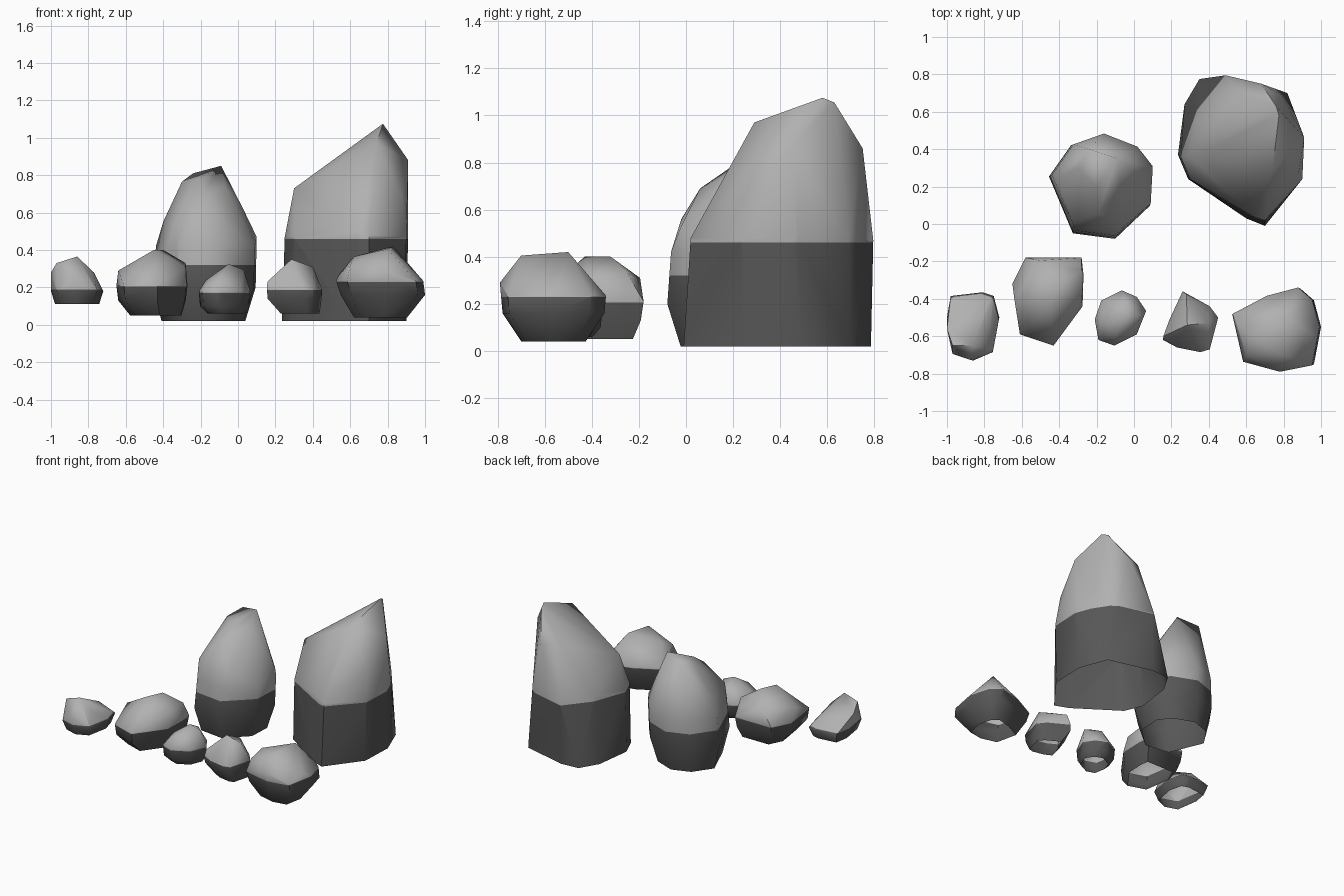
import bpy, bmesh, math


def material(name, v):
    m = bpy.data.materials.new(name)
    m.diffuse_color = (v, v, v, 1)
    return m


LIGHT = material("light grey stone", 0.44)
DARK = material("dark grey stone", 0.095)


def rock(name, outline, rings, crown, paint_z):
    """Hull a plan outline repeated as rings (z, scale, dx, dy) plus crown points;
    open the underside and paint the part below paint_z dark."""
    cx = (min(p[0] for p in outline) + max(p[0] for p in outline)) / 2
    cy = (min(p[1] for p in outline) + max(p[1] for p in outline)) / 2
    bm = bmesh.new()
    for z, s, dx, dy in rings:
        for x, y in outline:
            bm.verts.new((cx + (x - cx) * s + dx, cy + (y - cy) * s + dy, z))
    for p in crown:
        bm.verts.new(p)
    hull = bmesh.ops.convex_hull(bm, input=bm.verts[:])
    junk = [g for g in hull["geom_interior"] + hull["geom_unused"]
            if isinstance(g, bmesh.types.BMVert) and not g.link_faces]
    bmesh.ops.delete(bm, geom=list(set(junk)), context='VERTS')
    bmesh.ops.recalc_face_normals(bm, faces=bm.faces[:])
    # open underside
    base = rings[0][0]
    under = [f for f in bm.faces if all(v.co.z < base + 0.001 for v in f.verts)]
    bmesh.ops.delete(bm, geom=under, context='FACES')
    # paint line
    bmesh.ops.bisect_plane(bm, geom=bm.verts[:] + bm.edges[:] + bm.faces[:],
                           plane_co=(0, 0, paint_z), plane_no=(0, 0, 1))
    for f in bm.faces:
        f.material_index = int(f.calc_center_median().z < paint_z)
    me = bpy.data.meshes.new(name)
    bm.to_mesh(me)
    bm.free()
    me.materials.append(LIGHT)
    me.materials.append(DARK)
    ob = bpy.data.objects.new(name, me)
    bpy.context.collection.objects.link(ob)
    bpy.ops.object.select_all(action='DESELECT')
    ob.select_set(True)
    bpy.context.view_layer.objects.active = ob
    bpy.ops.object.shade_smooth_by_angle(angle=math.radians(60))


# Tall standing rock with a slanted top; the body narrows at the back corners
rock("tall_rock",
     [(.35, .775), (.49, .785), (.82, .70), (.90, .49), (.89, .24), (.70, -.01),
      (.60, .03), (.29, .24), (.235, .37), (.27, .64)],
     [(.02, 1, 0, 0)],
     [(.49, .795, .47), (.34, .60, .50), (.25, .36, .47), (.91, .46, .50),
      (.90, .24, .47), (.30, .24, .47), (.64, .04, .50), (.70, .02, .48),
      (.79, .69, .50),
      (.775, .58, 1.075), (.76, .63, 1.055), (.74, .29, .97), (.91, .46, .88),
      (.68, .75, .86), (.30, .36, .73), (.55, .70, .86), (.88, .27, .68)], .46)

# Medium standing rock with a small peak
rock("medium_rock",
     [(-.17, .49), (.016, .417), (.10, .31), (.09, .10), (-.10, -.08),
      (-.33, -.05), (-.46, .26), (-.34, .43)],
     [(.02, .80, -.005, 0), (.2, .98, 0, -.005), (.42, .96, .01, .005)],
     [(-.09, .35, .85), (-.24, .40, .81), (-.30, .30, .765), (-.20, .19, .78),
      (-.07, .20, .74), (-.19, .06, .69), (-.40, .25, .55), (.03, .26, .615),
      (-.22, -.02, .56), (-.33, .01, .55), (-.06, -.02, .53), (.10, .30, .47)], .32)

# Row of small boulders along the front
rock("boulder_far_left",
     [(-.98, -.385), (-.81, -.365), (-.75, -.385), (-.72, -.50), (-.755, -.685),
      (-.86, -.73), (-.97, -.695), (-1, -.50)],
     [(.11, .84, 0, 0), (.18, 1, 0, 0)],
     [(-.86, -.65, .365), (-.97, -.65, .33), (-.77, -.63, .28), (-1, -.56, .28),
      (-.86, -.42, .25), (-.88, -.725, .25)], .19)

rock("boulder_left",
     [(-.58, -.18), (-.28, -.18), (-.27, -.27), (-.275, -.44), (-.43, -.65),
      (-.61, -.59), (-.65, -.32)],
     [(.05, .72, .02, .02), (.13, .95, 0, 0), (.21, 1, 0, 0)],
     [(-.45, -.43, .40), (-.40, -.32, .40), (-.28, -.25, .33), (-.50, -.195, .31),
      (-.64, -.40, .29), (-.28, -.40, .31)], .205)

rock("boulder_middle",
     [(-.065, -.355), (.015, -.39), (.065, -.465), (.015, -.59), (-.105, -.65),
      (-.19, -.62), (-.21, -.51), (-.175, -.41)],
     [(.06, .72, .01, 0), (.10, .95, 0, 0), (.18, 1, 0, 0)],
     [(-.05, -.50, .325), (.03, -.49, .295), (-.17, -.52, .24), (-.10, -.60, .26),
      (-.05, -.40, .27)], .17)

rock("boulder_right",
     [(.26, -.36), (.405, -.44), (.45, -.50), (.405, -.67), (.355, -.685),
      (.23, -.66), (.155, -.62), (.19, -.51)],
     [(.06, .70, .03, 0), (.14, .98, 0, 0), (.19, 1, 0, 0)],
     [(.285, -.54, .35), (.40, -.53, .31), (.28, -.375, .265), (.157, -.60, .23)],
     .187)

rock("boulder_far_right",
     [(.885, -.335), (.96, -.40), (1, -.55), (.96, -.76), (.785, -.79),
      (.585, -.74), (.525, -.48), (.715, -.38)],
     [(.04, .60, 0, 0), (.16, .95, .012, 0), (.235, .98, -.005, 0)],
     [(.83, -.50, .42), (.80, -.70, .405), (.62, -.60, .365), (.54, -.50, .27),
      (.60, -.70, .32), (.96, -.60, .26), (.78, -.79, .29)], .23)
